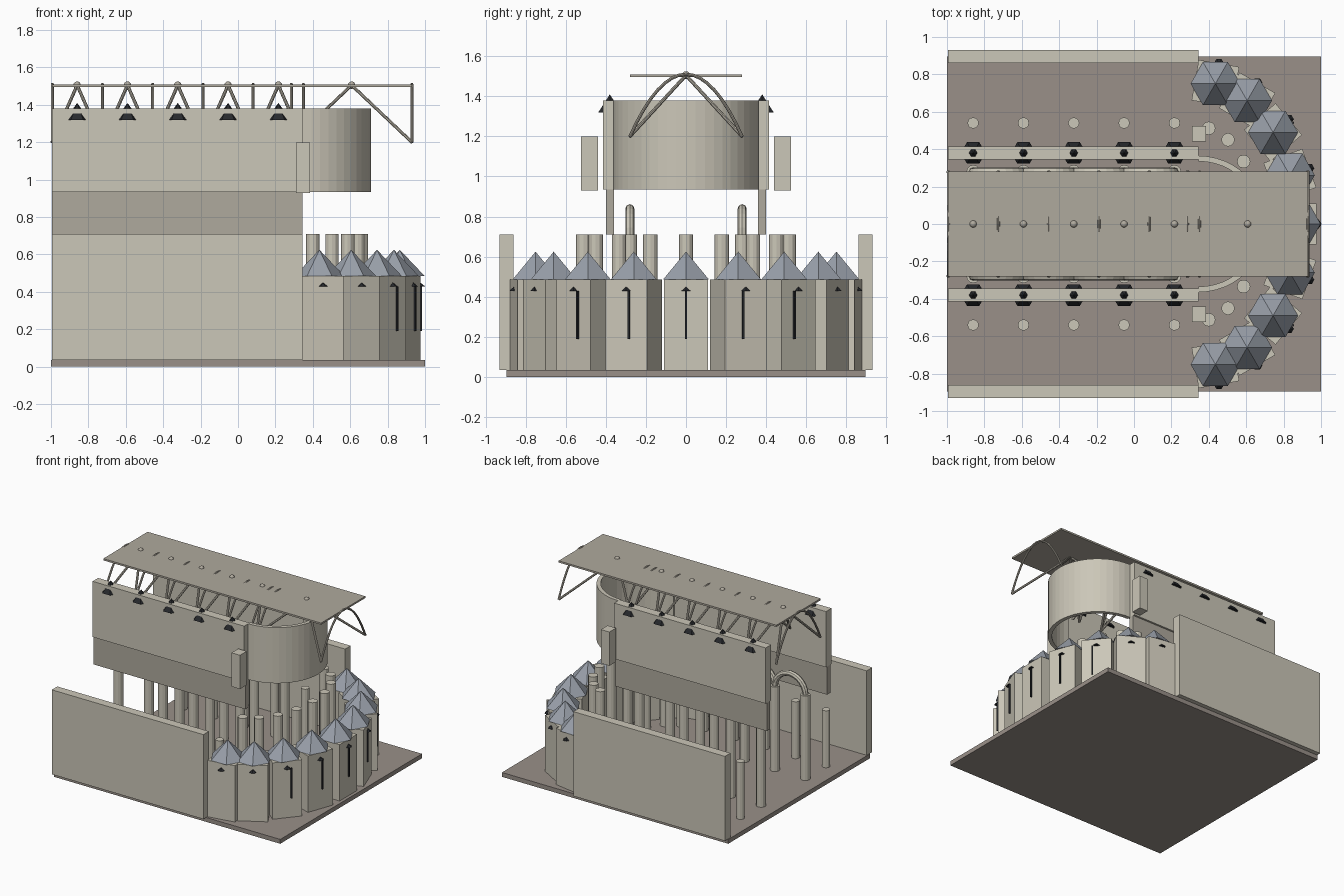
import bpy, bmesh
from math import sin, cos, pi, radians
from mathutils import Vector, Matrix

if "Cube" in bpy.data.objects:
    bpy.data.objects.remove(bpy.data.objects["Cube"])


def mat(name, c):
    m = bpy.data.materials.new(name)
    m.diffuse_color = (*c, 1)
    m.use_nodes = True
    m.node_tree.nodes["Principled BSDF"].inputs["Base Color"].default_value = m.diffuse_color
    return m


STONE = mat("pale_stone", (0.60, 0.57, 0.48))
MID = mat("mid_stone", (0.43, 0.40, 0.34))
PAVE = mat("paving", (0.32, 0.28, 0.25))
SLATE = mat("slate", (0.32, 0.35, 0.40))
DARK = mat("dark_glass", (0.02, 0.022, 0.026))


def finish(name, bm, material, smooth=False):
    bmesh.ops.recalc_face_normals(bm, faces=bm.faces)
    me = bpy.data.meshes.new(name)
    bm.to_mesh(me)
    bm.free()
    me.materials.append(material)
    ob = bpy.data.objects.new(name, me)
    bpy.context.collection.objects.link(ob)
    if smooth:
        me.polygons.foreach_set("use_smooth", [True] * len(me.polygons))
    return ob


def box(name, xs, ys, zs, material, rot=0):
    lo, hi = Vector((xs[0], ys[0], zs[0])), Vector((xs[1], ys[1], zs[1]))
    bm = bmesh.new()
    bmesh.ops.create_cube(bm, size=1, matrix=Matrix.Translation((lo + hi) / 2)
                          @ Matrix.Rotation(rot, 4, 'Z') @ Matrix.Diagonal((*(hi - lo), 1)))
    return finish(name, bm, material)


def cone(name, x, y, z0, z1, r1, r2, n, material):
    bm = bmesh.new()
    # turn so that one corner points along y
    m = Matrix.Translation((x, y, (z0 + z1) / 2)) @ Matrix.Rotation(pi / 2, 4, 'Z')
    bmesh.ops.create_cone(bm, cap_ends=True, segments=n, radius1=r1, radius2=r2,
                          depth=z1 - z0, matrix=m)
    bmesh.ops.remove_doubles(bm, verts=bm.verts, dist=1e-5)
    return finish(name, bm, material)


def tube(name, pts, r, material, n=8):
    """Sweep an n-sided section along a planar path."""
    pts = [Vector(p) for p in pts]
    side = (pts[1] - pts[0]).cross(pts[-1] - pts[0])
    if side.length < 1e-6:
        side = (pts[1] - pts[0]).cross(Vector((0, 0, 1)))
    side.normalize()
    bm = bmesh.new()
    rings = []
    for i, p in enumerate(pts):
        t = (pts[min(i + 1, len(pts) - 1)] - pts[max(i - 1, 0)]).normalized()
        up = t.cross(side)
        rings.append([bm.verts.new(p + r * (cos(2 * pi * k / n) * side + sin(2 * pi * k / n) * up))
                      for k in range(n)])
    for a, b in zip(rings, rings[1:]):
        for k in range(n):
            bm.faces.new((a[k], a[(k + 1) % n], b[(k + 1) % n], b[k]))
    bm.faces.new(rings[0])
    bm.faces.new(rings[-1])
    return finish(name, bm, material)


CX = 0.345                                    # apse centre
BAYS = [-0.86, -0.591, -0.322, -0.053, 0.216]
FLOOR = 0.035

box("floor_slab", (-1, 1), (-0.895, 0.895), (0, FLOOR), PAVE)


def span(s, a, b):
    return (a, b) if s > 0 else (-b, -a)


# side walls, columns and arcades, mirrored
for s in (-1, 1):
    box("outer_wall", (-0.995, CX), span(s, 0.86, 0.93), (FLOOR, 0.71), STONE)
    box("gallery_wall", (-0.995, CX), span(s, 0.36, 0.40), (0.71, 0.935), MID)
    box("upper_wall", (-0.995, CX), span(s, 0.345, 0.415), (0.935, 1.38), STONE)
    box("buttress_pier", (0.31, 0.385), span(s, 0.44, 0.525), (0.93, 1.20), STONE)
    for x in BAYS:
        cone("arcade_column", x, s * 0.28, FLOOR, 0.71, 0.036, 0.036, 12, STONE)
        cone("aisle_column", x, s * 0.54, FLOOR, 0.49, 0.03, 0.03, 12, STONE)
        cone("window_head", x, s * 0.38, 1.32, 1.41, 0.066, 0, 6, DARK)
    for x0, x1 in zip(BAYS, BAYS[1:]):
        c, r = (x0 + x1) / 2, (x1 - x0) / 2
        tube("arcade_arch", [(c - r * cos(pi * i / 12), s * 0.28, 0.705 + r * sin(pi * i / 12))
                             for i in range(13)], 0.0225, STONE)

# half-round apse wall
bm = bmesh.new()
N = 24
rings = []
for i in range(N + 1):
    a = -pi / 2 + pi * i / N
    rings.append([bm.verts.new((CX + r * cos(a), r * sin(a), z))
                  for r, z in ((0.335, 0.935), (0.365, 0.935), (0.365, 1.38), (0.335, 1.38))])
for a, b in zip(rings, rings[1:]):
    for k in range(4):
        bm.faces.new((a[k], a[(k + 1) % 4], b[(k + 1) % 4], b[k]))
bm.faces.new(rings[0])
bm.faces.new(rings[-1])
finish("apse_wall", bm, STONE)

# ambulatory columns and ring of chapels
for k in range(-4, 5):
    a = radians(20 * k)
    cone("ambulatory_column", CX + 0.315 * cos(a), 0.52 * sin(a), FLOOR, 0.71, 0.036, 0.036, 12, STONE)
    x, y = CX + 0.52 * cos(a), 0.762 * sin(a)
    box("chapel", (x - 0.11, x + 0.11), (y - 0.11, y + 0.11), (FLOOR, 0.485), STONE, a)
    cone("chapel_roof", x, y, 0.485, 0.625, 0.133, 0, 6, SLATE)
    fx, fy = x + 0.11 * cos(a), y + 0.11 * sin(a)
    cone("chapel_window_head", fx, fy, 0.428, 0.45, 0.027, 0, 6, DARK)
    if abs(k) < 3:
        t = -0.015 * k
        fx, fy = fx - t * sin(a), fy + t * cos(a)
        box("chapel_window", (fx - 0.01, fx + 0.01), (fy - 0.005, fy + 0.005), (0.19, 0.43), DARK, a)

# vault ribs, keystones and roof slab
for i, x in enumerate((-0.993, -0.725, -0.456, -0.187, 0.081, 0.285, 0.35, 0.93)):
    tube("cross_rib", [(x, 0.28 * j / 8, 1.2 + 0.31 * (1 - (j / 8) ** 2)) for j in range(-8, 9)],
         0.008, MID)
for x, h in [(b, 0.1345) for b in BAYS] + [(0.6075, 0.3225)]:
    for sx in (-1, 1):
        for sy in (-1, 1):
            tube("diagonal_rib", [(x, 0, 1.505), (x + sx * h, sy * 0.28, 1.2)], 0.009, MID)
    bm = bmesh.new()
    bmesh.ops.create_uvsphere(bm, u_segments=12, v_segments=8, radius=0.02,
                              matrix=Matrix.Translation((x, 0, 1.505)))
    finish("keystone", bm, MID, True)
box("vault_slab", (-0.995, 0.93), (-0.28, 0.28), (1.496, 1.51), MID)
